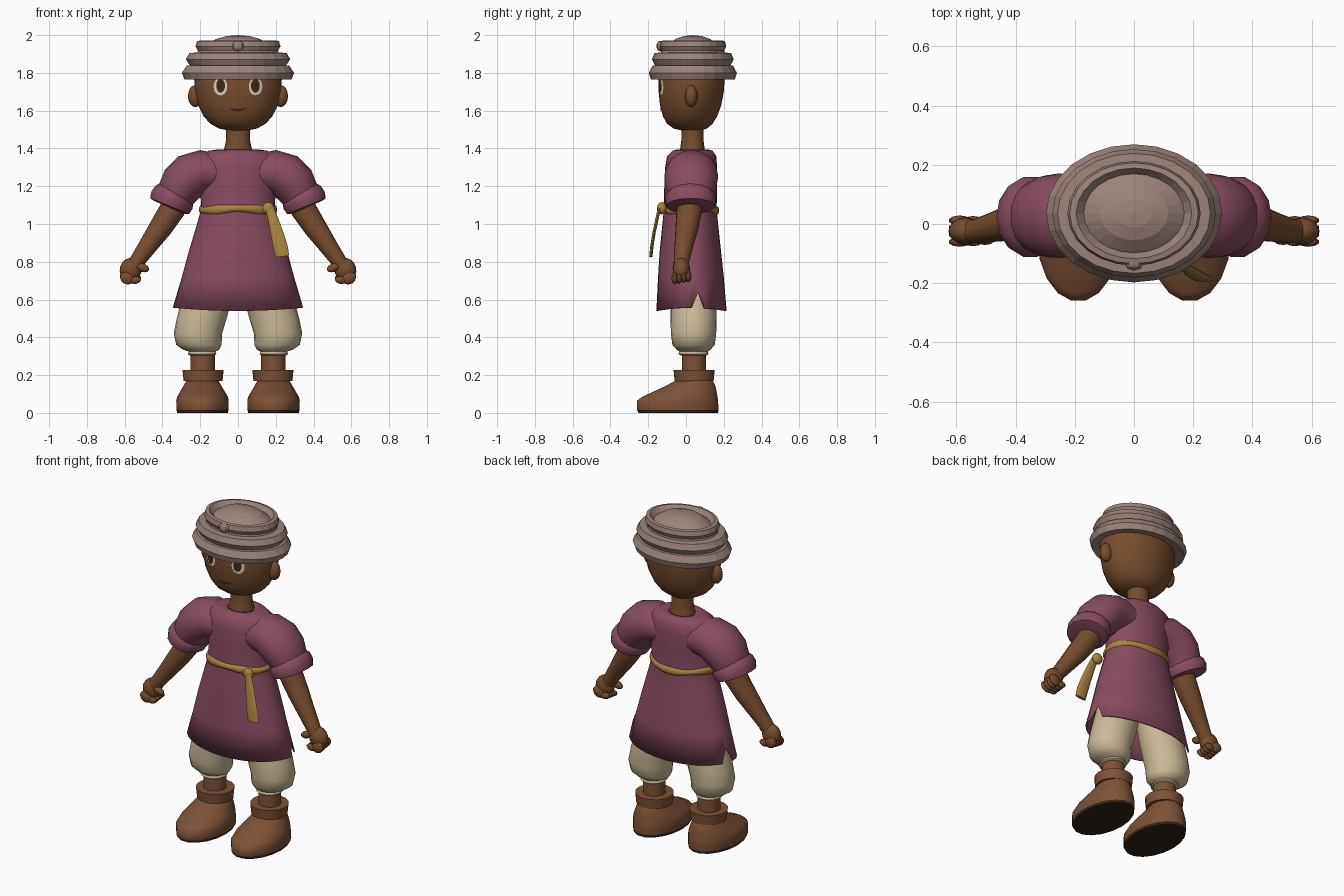
import bpy, bmesh, math
from mathutils import Vector, Matrix
from mathutils.bvhtree import BVHTree

if "Cube" in bpy.data.objects:
    bpy.data.objects.remove(bpy.data.objects["Cube"])


def material(name, r, g, b):
    lin = [((c / 255 + 0.055) / 1.055) ** 2.4 for c in (r, g, b)]
    m = bpy.data.materials.new(name)
    m.diffuse_color = (*lin, 1)
    m.use_nodes = True
    m.node_tree.nodes["Principled BSDF"].inputs["Base Color"].default_value = m.diffuse_color
    return m


SKIN = material("brown skin", 118, 77, 47)
BOOT = material("boot leather", 125, 82, 55)
SOLE = material("dark sole", 50, 34, 26)
TUNIC = material("plum cloth", 136, 76, 96)
SASH = material("ochre cloth", 168, 132, 64)
PANTS = material("cream cloth", 203, 186, 152)
WRAP = material("grey rose cloth", 156, 132, 122)
WHITE = material("eye white", 222, 210, 185)
IRIS = material("dark iris", 62, 40, 25)
LIP = material("mouth line", 66, 38, 24)


def finish(bm, name, mat, smooth=50, mirror=False):
    me = bpy.data.meshes.new(name)
    bm.to_mesh(me)
    bm.free()
    ob = bpy.data.objects.new(name, me)
    bpy.context.collection.objects.link(ob)
    me.materials.append(mat)
    if smooth:
        bpy.ops.object.select_all(action='DESELECT')
        ob.select_set(True)
        bpy.context.view_layer.objects.active = ob
        bpy.ops.object.shade_smooth_by_angle(angle=math.radians(smooth))
    if mirror:
        ob.modifiers.new("mirror", 'MIRROR').use_mirror_merge = False
    return ob


def loft(rings, caps=True, wrap=True):
    """Skin a list of equal-length point rings."""
    bm = bmesh.new()
    rows = [[bm.verts.new(p) for p in r] for r in rings]
    n = len(rows[0])
    for a, b in zip(rows, rows[1:]):
        for i in range(n if wrap else n - 1):
            j = (i + 1) % n
            bm.faces.new((a[i], a[j], b[j], b[i]))
    if caps:
        bm.faces.new(rows[0])
        bm.faces.new(rows[-1])
    bmesh.ops.remove_doubles(bm, verts=bm.verts, dist=1e-5)
    bmesh.ops.recalc_face_normals(bm, faces=bm.faces)
    return bm


def ellipse(c, u, v, n):
    c, u, v = Vector(c), Vector(u), Vector(v)
    return [c + u * math.cos(t) + v * math.sin(t)
            for t in (2 * math.pi * i / n for i in range(n))]


def level(z, hw, y0, y1, n=32, cx=0):
    """Horizontal ring given by half width and front/back extents."""
    return ellipse((cx, (y0 + y1) / 2, z), (hw, 0, 0), (0, (y1 - y0) / 2, 0), n)


def tube(path, n=20, depth=1.0):
    """Rings of radius r along (x, y, z, r) points."""
    pts = [Vector(p[:3]) for p in path]
    rings = []
    for i, p in enumerate(path):
        t = (pts[min(i + 1, len(pts) - 1)] - pts[max(i - 1, 0)]).normalized()
        u = Vector((0, 1, 0)).cross(t).normalized()
        rings.append(ellipse(pts[i], u * p[3], t.cross(u) * p[3] * depth, n))
    return loft(rings)


def blob(name, c, size, mat, mirror=False, tilt=0, seg=16, smooth=50):
    bm = bmesh.new()
    m = Matrix.Translation(c) @ Matrix.Rotation(tilt, 4, 'Y') @ Matrix.Diagonal((*size, 1))
    bmesh.ops.create_uvsphere(bm, u_segments=seg, v_segments=max(6, seg // 2), radius=1, matrix=m)
    return finish(bm, name, mat, smooth, mirror)


# Head, neck and ears
head_bm = loft([level(*p) for p in (
    (1.495, .05, -.02, .075), (1.505, .10, -.065, .11), (1.53, .145, -.1, .14),
    (1.57, .182, -.122, .165), (1.63, .212, -.138, .187), (1.70, .228, -.145, .2),
    (1.77, .232, -.147, .205), (1.85, .215, -.13, .19))])
face_tree = BVHTree.FromBMesh(head_bm)
finish(head_bm, "head", SKIN)
finish(loft([level(*p, n=20) for p in (
    (1.34, .09, -.045, .11), (1.39, .075, -.032, .1), (1.44, .064, -.025, .093),
    (1.53, .064, -.025, .093))]), "neck", SKIN)
blob("ear", (.226, .028, 1.677), (.039, .033, .058), SKIN, True)


# Face plates laid on the head surface
def plate(name, rows, mat, lift, wrap, mirror):
    def drop(x, z):
        return Vector((x, face_tree.ray_cast(Vector((x, -1, z)), Vector((0, 1, 0)))[0].y - lift, z))
    bm = loft([[drop(*p) for p in r] for r in rows], False, wrap)
    if sum(f.normal.y for f in bm.faces) > 0:
        bmesh.ops.reverse_faces(bm, faces=bm.faces)
    finish(bm, name, mat, 50, mirror)


def oval(cx, cz, rx, rz):
    return [[(cx + rx * k * math.cos(t), cz + rz * k * math.sin(t))
             for t in (math.pi * i / 12 for i in range(24))] for k in (1, .66, .33, 0)]


plate("eye", oval(.093, 1.728, .036, .047), WHITE, .004, True, True)
plate("iris", oval(.092, 1.732, .023, .036), IRIS, .008, True, True)
smile = [i / 8 - 1 for i in range(17)]
plate("mouth", [[(.05 * t, 1.603 + .012 * t * t + s * .006 * (1.1 - t * t)) for t in smile]
                for s in (-1, 1)], LIP, .004, False, False)

# Wrapped headdress: faceted stacked rolls around a low dome
roll = [(.215, 1.775), (.283, 1.765), (.297, 1.8), (.272, 1.838), (.255, 1.84), (.264, 1.853),
        (.276, 1.872), (.258, 1.905), (.215, 1.908), (.212, 1.918), (.225, 1.94), (.217, 1.968),
        (.195, 1.972), (.17, 1.945), (.155, 1.955), (.115, 1.98), (.06, 1.995), (0, 2.0)]
finish(loft([ellipse((0, .036, z), (r, 0, 0), (0, r * .785, 0), 24) for r, z in roll], False),
       "headdress", WRAP, 0)
blob("headdress_knot", (0, -.135, 1.942), (.032, .022, .028), WRAP, seg=8, smooth=0)

# Tunic body with side slits in the hem
body = [level(*p) for p in (
    (.54, .345, -.157, .215), (.72, .297, -.148, .2), (.85, .262, -.14, .186),
    (1.0, .217, -.125, .17), (1.08, .195, -.117, .162), (1.2, .2, -.115, .165),
    (1.3, .21, -.11, .165), (1.36, .2, -.1, .16), (1.388, .155, -.072, .14),
    (1.395, .105, -.045, .115), (1.388, .072, -.03, .097))]
for i, p in enumerate(body[0]):
    p.z += .018 * (p.x / .345) ** 2
    if i in (1, 15):
        p.z, p.x = .64, p.x * .94
tunic = finish(loft(body, False), "tunic_body", TUNIC, 60)
tunic.modifiers.new("cloth", 'SOLIDIFY').thickness = .008

# Sleeves with rolled cuffs
finish(tube([(.1, .03, 1.27, .10), (.19, .03, 1.277, .115), (.25, .028, 1.255, .122),
             (.295, .026, 1.212, .118), (.325, .025, 1.16, .105), (.342, .025, 1.12, .095)],
            20, 1.17), "sleeve", TUNIC, 60, True)
finish(tube([(.325, .024, 1.175, .092), (.338, .024, 1.152, .112), (.35, .024, 1.125, .118),
             (.362, .024, 1.095, .111), (.365, .024, 1.088, .085)], 14, 1.17),
       "sleeve_cuff", TUNIC, 40, True)

# Arms and curled hands
finish(tube([(.31, .022, 1.18, .07), (.345, .018, 1.08, .068), (.41, .005, .98, .061),
             (.48, -.012, .88, .049), (.533, -.024, .805, .041), (.56, -.025, .76, .04)]),
       "arm", SKIN, 60, True)
blob("palm", (.568, -.024, .758), (.058, .046, .064), SKIN, True, -.3)
for k in range(4):
    y = -.06 + k * .024
    blob("finger_knuckle", (.588, y, .713 + .004 * k), (.04, .017, .032), SKIN, True, -.5, 10)
    blob("finger_tip", (.543, y, .703 + .003 * k), (.032, .015, .02), SKIN, True, .2, 10)
blob("thumb", (.503, -.052, .768), (.036, .019, .022), SKIN, True, -.35, 10)

# Sash, knot and hanging tail
band = []
for i in range(33):
    t = 2 * math.pi * i / 32
    d = Vector((math.cos(t), math.sin(t), 0))
    c = (.193 * d.x, .021 + .14 * d.y, 1.077 + .006 * math.sin(3 * t))
    band.append(ellipse(c, d * .015, (0, 0, .021 + .004 * math.sin(5 * t)), 8))
finish(loft(band, False), "sash", SASH)
blob("sash_knot", (.16, -.128, 1.083), (.034, .026, .033), SASH, seg=10)
finish(loft([ellipse(c, (w, 0, w * .12), (0, .009, 0), 10) for c, w in (
    ((.165, -.14, 1.09), .022), ((.185, -.153, 1.03), .027), ((.207, -.17, .95), .034),
    ((.225, -.181, .88), .038), ((.235, -.186, .828), .036))]), "sash_tail", SASH)

# Gathered trousers
finish(loft([level(z, r, .04 - d, .04 + d, 20, x) for z, x, r, d in (
    (.305, .19, .066, .07), (.312, .19, .076, .08), (.325, .19, .07, .075), (.335, .195, .095, .09),
    (.36, .207, .12, .112), (.42, .212, .128, .12), (.5, .192, .132, .122),
    (.6, .165, .132, .122), (.75, .13, .125, .115), (.85, .115, .11, .1))]),
    "trouser_leg", PANTS, 60, True)

# Boots: shaft, folded cuff and foot with a dark sole
finish(loft([level(z, .065, -.022, .106, 16, .187) for z in (.15, .325)]), "boot_shaft", BOOT, 50, True)
finish(loft([level(z, r, .043 - r, .043 + r, 16, .185) for z, r in (
    (.168, .07), (.168, .103), (.228, .109), (.228, .07))]), "boot_cuff", BOOT, 40, True)
foot_bm = loft([level(*p, n=18, cx=.188) for p in (
    (0, .134, -.255, .172), (.016, .138, -.262, .176), (.065, .139, -.262, .173),
    (.085, .134, -.235, .17), (.115, .117, -.17, .164), (.145, .099, -.105, .157),
    (.175, .083, -.05, .14))])
for f in foot_bm.faces:
    if f.calc_center_median().z < .012:
        f.material_index = 1
foot = finish(foot_bm, "boot_foot", BOOT, 50, True)
foot.data.materials.append(SOLE)
